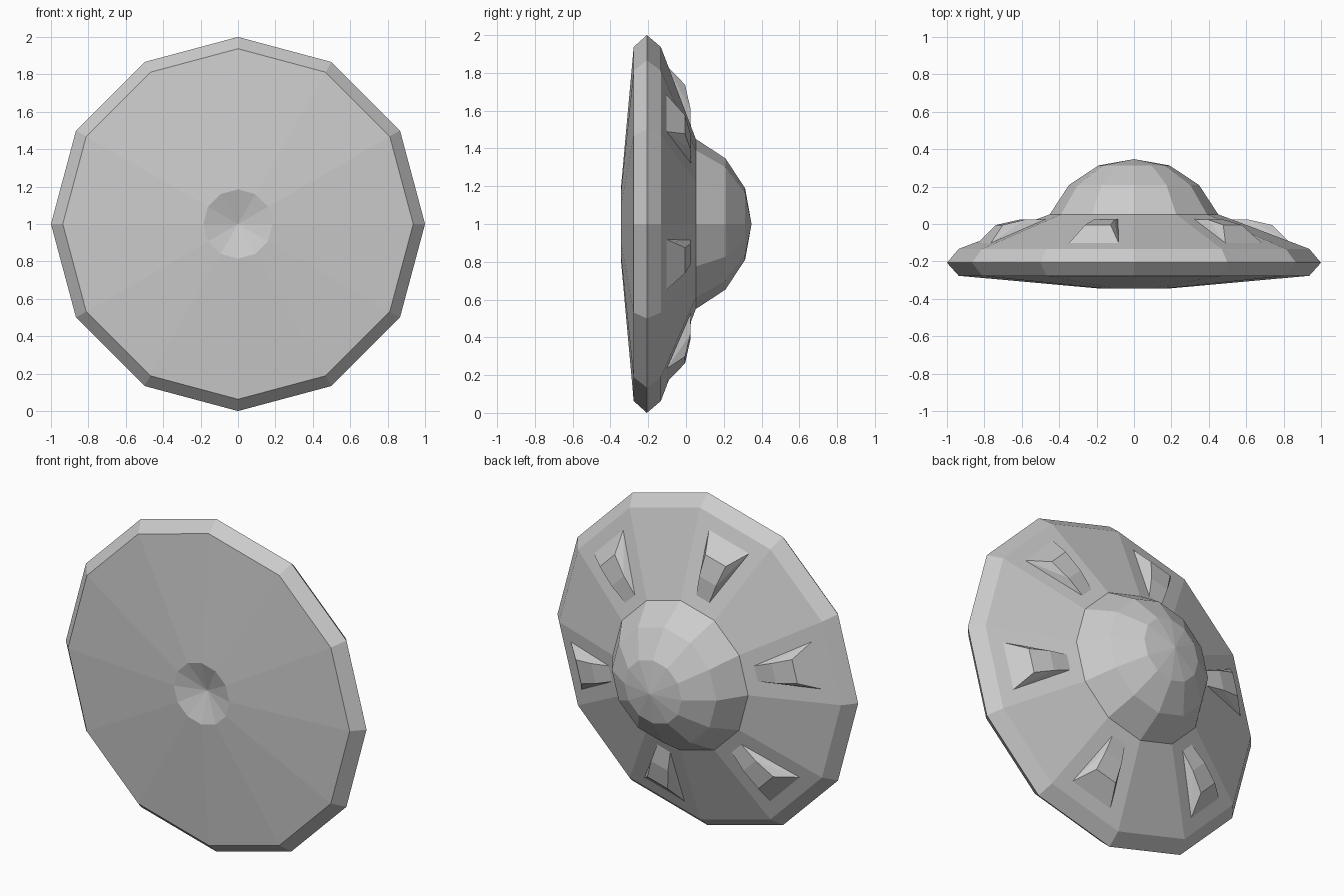
import bpy, bmesh
from math import sin, cos, radians

if "Cube" in bpy.data.objects:
    bpy.data.objects.remove(bpy.data.objects["Cube"])

SIDES = 12


def finish(name, bm):
    bmesh.ops.remove_doubles(bm, verts=bm.verts, dist=1e-5)
    bmesh.ops.recalc_face_normals(bm, faces=bm.faces)
    me = bpy.data.meshes.new(name)
    bm.to_mesh(me)
    bm.free()
    ob = bpy.data.objects.new(name, me)
    bpy.context.collection.objects.link(ob)
    return ob


def place(across, radius, y, angle):
    # tangential, radial and axial position around the saucer's y axis
    s, c = sin(angle), cos(angle)
    return (radius * s + across * c, y, 1 + radius * c - across * s)


def lathe(name, profile):
    bm = bmesh.new()
    rings = []
    for r, y in profile:
        rings.append([bm.verts.new(place(0, r, y, radians(360 / SIDES * i)))
                      for i in range(SIDES)] if r else [bm.verts.new((0, y, 1))] * SIDES)
    for a, b in zip(rings, rings[1:]):
        for i in range(SIDES):
            j = (i + 1) % SIDES
            bm.faces.new(list(dict.fromkeys((a[i], a[j], b[j], b[i]))))
    return finish(name, bm)


# Saucer hull with dished underside, bevelled rim and stepped dome
lathe("saucer_hull", [(0, -0.29), (0.185, -0.345), (0.937, -0.277), (1.0, -0.207),
                      (0.937, -0.133), (0.45, 0.052), (0.348, 0.208),
                      (0.19, 0.313), (0, 0.347)])

# Six raised window hoods on alternate hull panels: (radius, y, half width)
HOOD = [(0.83, -0.102, 0.138), (0.745, -0.005, 0.07),
        (0.62, 0.023, 0.058), (0.50, 0.026, 0.045)]
for k in range(6):
    angle = radians(-15 + 60 * k)
    bm = bmesh.new()
    left, right = [[bm.verts.new(place(side * w, r, y, angle)) for r, y, w in HOOD]
                   for side in (-1, 1)]
    for i in range(3):
        bm.faces.new((left[i], left[i + 1], right[i + 1], right[i]))
    for s in (left, right):
        bm.faces.new((s[0], s[1], s[2]))
        bm.faces.new((s[0], s[2], s[3]))
    bm.faces.new((left[0], right[0], right[3], left[3]))
    finish(f"window_hood_{k + 1}", bm)
